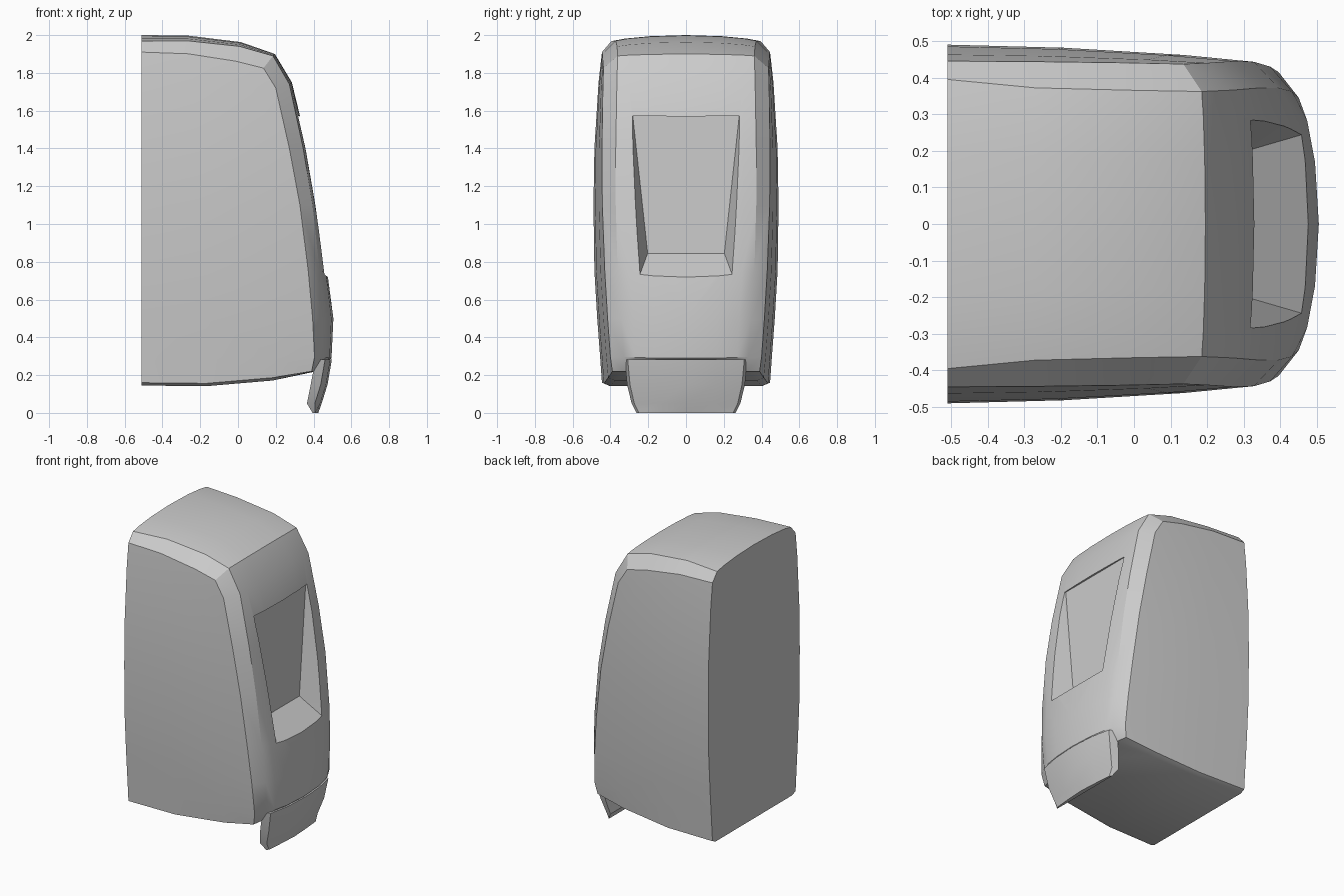
import bpy, bmesh, math

cube = bpy.data.objects.get("Cube")
if cube:
    bpy.data.objects.remove(cube, do_unlink=True)

# Single light grey finish
grey = bpy.data.materials.new("light grey")
grey.use_nodes = True
colour = (0.6, 0.6, 0.6, 1.0)
grey.diffuse_color = colour
grey.node_tree.nodes["Principled BSDF"].inputs["Base Color"].default_value = colour


def make_object(name, bm):
    bmesh.ops.recalc_face_normals(bm, faces=bm.faces[:])
    mesh = bpy.data.meshes.new(name)
    bm.to_mesh(mesh)
    bm.free()
    mesh.materials.append(grey)
    obj = bpy.data.objects.new(name, mesh)
    bpy.context.collection.objects.link(obj)
    return obj


def activate(obj):
    bpy.ops.object.select_all(action='DESELECT')
    obj.select_set(True)
    bpy.context.view_layer.objects.active = obj


def smooth(obj, degrees):
    activate(obj)
    bpy.ops.object.shade_smooth_by_angle(angle=math.radians(degrees))


def bridge(bm, a, b):
    for i in range(len(a) - 1):
        bm.faces.new((a[i], a[i + 1], b[i + 1], b[i]))


# Side panel rows, top to bottom: back z, back y, front x, front y, front z
rows = [
    (1.91, .445, .135, .437, 1.825),
    (1.75, .463, .200, .440, 1.72),
    (1.40, .485, .272, .445, 1.40),
    (1.10, .490, .328, .443, 1.10),
    (0.75, .485, .372, .430, 0.75),
    (0.50, .470, .395, .415, 0.50),
    (0.30, .455, .405, .400, 0.295),
    (0.16, .445, .390, .390, 0.22),
]
# Panel columns: position along the row, share of the front taper
columns = [(0, 0), (.38, .18), (.77, .6), (1, 1)]
# Outer shell from the top rear to the bottom front:
# edge x, edge y, edge z, centre x, centre z
shell = [
    (-.51, .395, 1.968, -.51, 2.00),
    (-.27, .372, 1.970, -.27, 1.998),
    (.010, .365, 1.940, .015, 1.963),
    (.185, .362, 1.890, .195, 1.90),
    (.272, .366, 1.740, .285, 1.75),
    (.345, .372, 1.400, .370, 1.40),
    (.395, .372, 1.100, .422, 1.10),
    (.432, .362, 0.750, .472, 0.75),
    (.450, .345, 0.500, .505, 0.50),
    (.445, .328, 0.295, .495, 0.29),
    (.400, .320, 0.220, .415, 0.22),
]

# Housing: one half built from a panel grid and a wrapped shell, then mirrored
bm = bmesh.new()
grid = []
for r, (bz, by, fx, fy, fz) in enumerate(rows):
    line = []
    for s, t in columns:
        bow = 4 * s * (1 - s) * (.025 if r == 0 else -.028 if r == 7 else 0)
        line.append(bm.verts.new((-.51 + (fx + .51) * s,
                                  by + (fy - by) * t,
                                  bz + (fz - bz) * s + bow)))
    grid.append(line)
for upper, lower in zip(grid, grid[1:]):
    bridge(bm, upper, lower)

border = grid[0][:3] + [line[3] for line in grid]
ribs = []
for p, (ex, ey, ez, cx, cz) in zip(border, shell):
    rib = [p, bm.verts.new((ex, ey, ez))]
    for y, f in ((.82, .42), (.49, .81), (0, 1)):
        rib.append(bm.verts.new((ex + (cx - ex) * f, ey * y, ez + (cz - ez) * f)))
    ribs.append(rib)
for a, b in zip(ribs, ribs[1:]):
    bridge(bm, a, b)

# Underside with a narrow bevel
under = []
for p in grid[7][:3]:
    x, y, z = p.co
    under.append([p, bm.verts.new((x, y - .035, z - .015)),
                  bm.verts.new((x, 0, z - .015))])
for a, b in zip(under, under[1:]):
    bridge(bm, a, b)
last, front = under[2], ribs[-1]
bm.faces.new((last[0], front[0], front[1], last[1]))
bm.faces.new([last[1]] + front[1:] + [last[2]])
# Flat back
bm.faces.new([line[0] for line in grid] + under[0][1:] + ribs[0][:0:-1])
bmesh.ops.mirror(bm, geom=bm.verts[:] + bm.edges[:] + bm.faces[:],
                 axis='Y', merge_dist=.0005)
# Remove any face lying on the mirror plane and join the two back halves
inner = [f for f in bm.faces if all(abs(v.co.y) < 1e-5 for v in f.verts)]
bmesh.ops.delete(bm, geom=inner, context='FACES')
housing = make_object("housing", bm)

# Tapered front recess, cut by a convex wedge
bm = bmesh.new()
wedge = [(.310, .282, 1.575), (.318, .203, .845), (.400, .292, 1.55),
         (.520, .305, 1.05), (.600, .285, .62)]
for x, y, z in wedge:
    for side in (1, -1):
        bm.verts.new((x, y * side, z))
hull = bmesh.ops.convex_hull(bm, input=bm.verts[:])
cutter = make_object("recess_cutter", bm)
cutter.hide_render = True
cut = housing.modifiers.new("recess", 'BOOLEAN')
cut.operation = 'DIFFERENCE'
cut.solver = 'EXACT'
cut.object = cutter
activate(housing)
bpy.ops.object.modifier_apply(modifier=cut.name)
bpy.data.objects.remove(cutter, do_unlink=True)
smooth(housing, 28)

# Lower front flap: z, half width, front x, back x
bm = bmesh.new()
rings = []
for z, w, fx, bx in ((.283, .325, .497, .41), (.15, .312, .474, .385),
                     (.05, .288, .443, .365), (0, .262, .425, .395)):
    half = [(bx, w), (fx - .036 * min(1, (fx - bx) / .06), w * .95),
            (fx - .008, w * .5)]
    ring = half + [(fx, 0)] + [(x, -y) for x, y in reversed(half)]
    rings.append([bm.verts.new((x, y, z)) for x, y in ring])
for a, b in zip(rings, rings[1:]):
    bridge(bm, a + a[:1], b + b[:1])
bm.faces.new(rings[0])
bm.faces.new(rings[-1])
flap = make_object("lower_flap", bm)
smooth(flap, 28)
